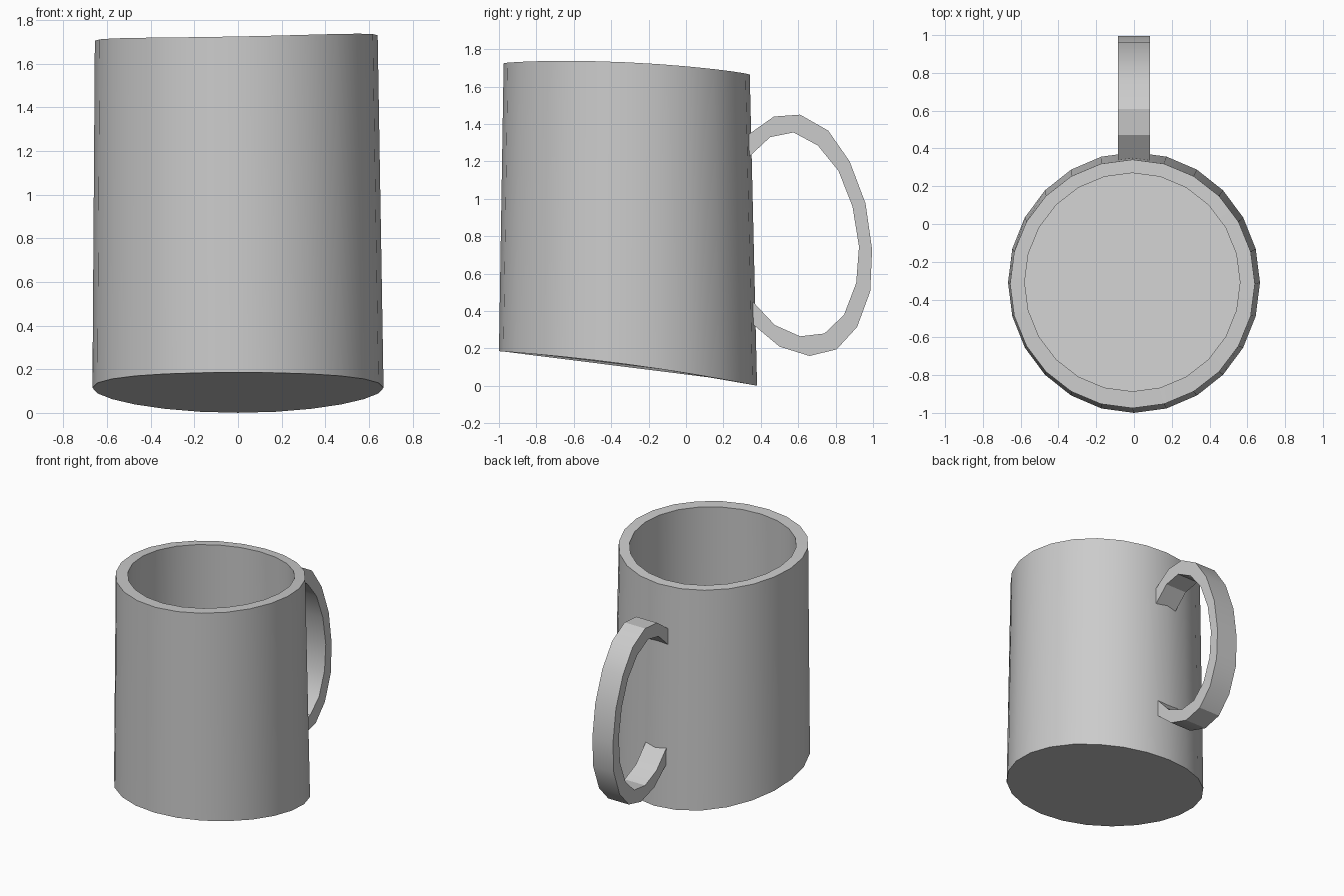
import bpy
import bmesh
from math import cos, sin, pi

SIDES = 24

cube = bpy.data.objects.get("Cube")
if cube:
    bpy.data.objects.remove(cube, do_unlink=True)

# One plain glaze for the whole mug
glaze = bpy.data.materials.new("grey_glaze")
glaze.use_nodes = True
colour = (0.6, 0.6, 0.6, 1)
glaze.diffuse_color = colour
glaze.node_tree.nodes["Principled BSDF"].inputs["Base Color"].default_value = colour


def finish(bm, name):
    """Turn a bmesh into a named, shaded object."""
    bmesh.ops.recalc_face_normals(bm, faces=bm.faces)
    mesh = bpy.data.meshes.new(name)
    bm.to_mesh(mesh)
    bm.free()
    mesh.materials.append(glaze)
    obj = bpy.data.objects.new(name, mesh)
    bpy.context.collection.objects.link(obj)
    bpy.ops.object.select_all(action='DESELECT')
    obj.select_set(True)
    bpy.context.view_layer.objects.active = obj
    bpy.ops.object.shade_smooth_by_angle(angle=pi / 6)
    return obj


def ring(bm, centre, radii, height, tilt_x, tilt_y, sag, scale=1):
    """Closed oval loop, tilted and gently saddle-shaped."""
    verts = []
    for i in range(SIDES):
        a = 2 * pi * i / SIDES
        c, s = cos(a), sin(a)
        z = height + scale * (tilt_x * c + tilt_y * s + sag * cos(2 * a))
        verts.append(bm.verts.new((centre[0] + radii[0] * c,
                                   centre[1] + radii[1] * s, z)))
    return verts


def bridge(bm, lower, upper):
    """Join two loops of equal length with quads."""
    n = len(lower)
    for i in range(n):
        j = (i + 1) % n
        bm.faces.new((lower[i], lower[j], upper[j], upper[i]))


# Mug body: outer wall, rim, inner wall and floor
base_slope = (0, -0.0925, 0.011)
rim_slope = (0.0125, -0.03, 0.0115)
bm = bmesh.new()
loops = [
    ring(bm, (0, -0.31), (0.667, 0.69), 0.104, *base_slope),
    ring(bm, (-0.008, -0.317), (0.648, 0.658), 1.706, *rim_slope),
    ring(bm, (-0.009, -0.308), (0.57, 0.578), 1.706, *rim_slope, scale=0.88),
    ring(bm, (0, -0.31), (0.585, 0.605), 0.19, *base_slope, scale=0.88),
]
for lower, upper in zip(loops, loops[1:]):
    bridge(bm, lower, upper)
bm.faces.new(loops[0])
bm.faces.new(loops[-1])
finish(bm, "mug_body")

# Handle: flat band swept through (outer y, outer z, inner y, inner z) stations
stations = [
    (0.30, 1.32, 0.30, 1.19),
    (0.47, 1.44, 0.45, 1.33),
    (0.61, 1.45, 0.575, 1.355),
    (0.76, 1.365, 0.705, 1.285),
    (0.875, 1.2, 0.815, 1.15),
    (0.96, 0.975, 0.89, 0.96),
    (0.995, 0.73, 0.925, 0.745),
    (0.985, 0.505, 0.91, 0.55),
    (0.915, 0.315, 0.845, 0.38),
    (0.805, 0.195, 0.74, 0.28),
    (0.66, 0.16, 0.61, 0.265),
    (0.50, 0.21, 0.475, 0.325),
    (0.32, 0.36, 0.32, 0.49),
]
half_width = 0.086
bm = bmesh.new()
sections = []
for oy, oz, iy, iz in stations:
    corners = [(-half_width, oy, oz), (half_width, oy, oz),
               (half_width, iy, iz), (-half_width, iy, iz)]
    sections.append([bm.verts.new(p) for p in corners])
for a, b in zip(sections, sections[1:]):
    bridge(bm, a, b)
bm.faces.new(sections[0])
bm.faces.new(sections[-1])
finish(bm, "handle")
